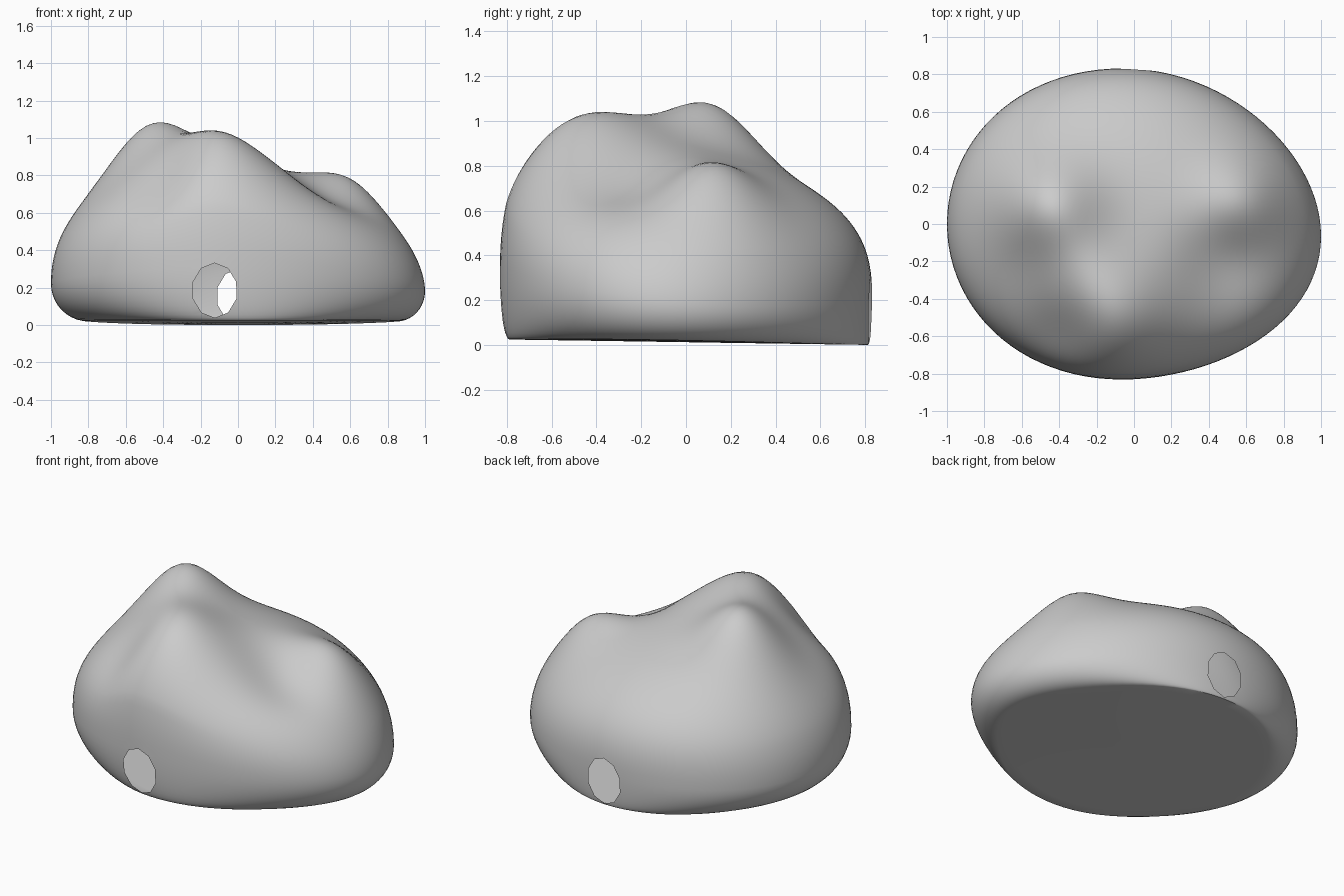
import bpy, bmesh, math
from mathutils import Vector

if "Cube" in bpy.data.objects:
    bpy.data.objects.remove(bpy.data.objects["Cube"])

SEGMENTS = 96
DEPTH = 0.83

# Bumps and hollows on the upper surface: x, y, height, spread
BUMPS = [
    (-0.47, 0.11, 0.26, 0.20),    # summit
    (-0.30, -0.20, 0.05, 0.18),   # ridge from summit to front shoulder
    (-0.13, -0.52, 0.23, 0.25),   # front shoulder
    (0.60, 0.13, 0.12, 0.17),     # side shoulder
    (0.48, -0.22, -0.08, 0.18),   # hollow between the shoulders
    (-0.40, -0.60, -0.08, 0.14),  # groove beside the front shoulder
]


def plan(u, v):
    """Map the unit disc to an egg shape whose narrow end leans forward."""
    return u, v * DEPTH * (1 - 0.065 * u) - 0.065 * max(u, 0) ** 2


def rim_height(u, v):
    return 0.2 - 0.02 * u + 0.05 * v * v - 0.05 * v


def floor_height(u, v):
    return 0.012 - 0.012 * v + 0.008 * u * u


def top_point(u, v, radius):
    x, y = plan(u, v)
    dome = max(0.0, 1 - radius * radius) ** (0.5 + 0.04 * u - 0.1 * v * v)
    z = rim_height(u, v) + (0.66 - 0.035 * u) * dome
    fade = min(1.0, dome * 3)
    for bx, by, height, spread in BUMPS:
        dist = (x - bx) ** 2 + (y - by) ** 2
        z += fade * height * math.exp(-dist / (2 * spread * spread))
    return Vector((x, y, z))


def side_point(u, v, angle):
    """Wall that turns under to the base, tightest at the back."""
    inset = 0.035 - 0.015 * v - 0.025 * u + 0.14 * u * u + 0.2 * (u * v) ** 2
    scale = 1 - inset + inset * math.cos(angle)
    low, high = floor_height(u, v), rim_height(u, v)
    z = low + (high - low) * (1 - math.sin(angle))
    x, y = plan(u, v)
    return Vector((x * scale, y * scale, z))


def base_point(u, v, radius):
    edge = side_point(u, v, math.pi / 2)
    x, y = edge.x * radius, edge.y * radius
    return Vector((x, y, floor_height(u * radius, v * radius)))


def ring(bm, point):
    verts = []
    for i in range(SEGMENTS):
        a = math.tau * i / SEGMENTS
        verts.append(bm.verts.new(point(math.cos(a), math.sin(a))))
    return verts


# Rock body: rings from the base centre, up the wall, over the top
bm = bmesh.new()
rings = []
for r in (0.25, 0.5, 0.75, 0.92):
    rings.append(ring(bm, lambda u, v: base_point(u, v, r)))
for k in range(10, 0, -1):
    a = math.pi / 2 * k / 10
    rings.append(ring(bm, lambda u, v: side_point(u, v, a)))
for k in range(36):
    r = math.cos(math.pi / 2 * k / 36)
    rings.append(ring(bm, lambda u, v: top_point(u * r, v * r, r)))
for lower, upper in zip(rings, rings[1:]):
    for i in range(SEGMENTS):
        j = (i + 1) % SEGMENTS
        bm.faces.new((lower[i], lower[j], upper[j], upper[i]))
base_centre = bm.verts.new((0, 0, floor_height(0, 0)))
top_centre = bm.verts.new(top_point(0, 0, 0))
for i in range(SEGMENTS):
    j = (i + 1) % SEGMENTS
    bm.faces.new((base_centre, rings[0][j], rings[0][i]))
    bm.faces.new((top_centre, rings[-1][i], rings[-1][j]))
bmesh.ops.recalc_face_normals(bm, faces=bm.faces)
mesh = bpy.data.meshes.new("rock_body")
bm.to_mesh(mesh)
bm.free()
rock = bpy.data.objects.new("rock_body", mesh)
bpy.context.collection.objects.link(rock)

# Stone colour
stone = bpy.data.materials.new("stone_grey")
stone.use_nodes = True
colour = (0.6, 0.6, 0.6, 1)
stone.diffuse_color = colour
stone.node_tree.nodes["Principled BSDF"].inputs["Base Color"].default_value = colour
mesh.materials.append(stone)

# Ten-sided cutter for the front and back openings
bm = bmesh.new()
ends = []
for y in (-1.2, 1.2):
    cx, cz = -0.06 + 0.079 * y, 0.17 - 0.018 * y
    loop = []
    for i in range(10):
        a = math.tau * i / 10 + math.pi / 2
        loop.append(bm.verts.new((cx + 0.122 * math.cos(a), y, cz + 0.146 * math.sin(a))))
    ends.append(loop)
    bm.faces.new(loop)
for i in range(10):
    j = (i + 1) % 10
    bm.faces.new((ends[0][i], ends[0][j], ends[1][j], ends[1][i]))
bmesh.ops.recalc_face_normals(bm, faces=bm.faces)
cutter_mesh = bpy.data.meshes.new("opening_cutter")
bm.to_mesh(cutter_mesh)
bm.free()
cutter_mesh.materials.append(stone)
cutter = bpy.data.objects.new("opening_cutter", cutter_mesh)
bpy.context.collection.objects.link(cutter)
cutter.hide_render = True

# Cut both openings
opening = rock.modifiers.new("openings", 'BOOLEAN')
opening.operation = 'DIFFERENCE'
opening.solver = 'EXACT'
opening.object = cutter
bpy.ops.object.select_all(action='DESELECT')
rock.select_set(True)
bpy.context.view_layer.objects.active = rock
bpy.ops.object.modifier_apply(modifier=opening.name)
bpy.data.objects.remove(cutter)

# The rock is a hollow shell: drop the long walls that join the openings
bm = bmesh.new()
bm.from_mesh(rock.data)
walls = []
for face in bm.faces:
    depths = [vert.co.y for vert in face.verts]
    if max(depths) - min(depths) > 1:
        walls.append(face)
bmesh.ops.delete(bm, geom=walls, context='FACES')
bm.to_mesh(rock.data)
bm.free()
bpy.ops.object.shade_smooth_by_angle(angle=math.radians(35))
